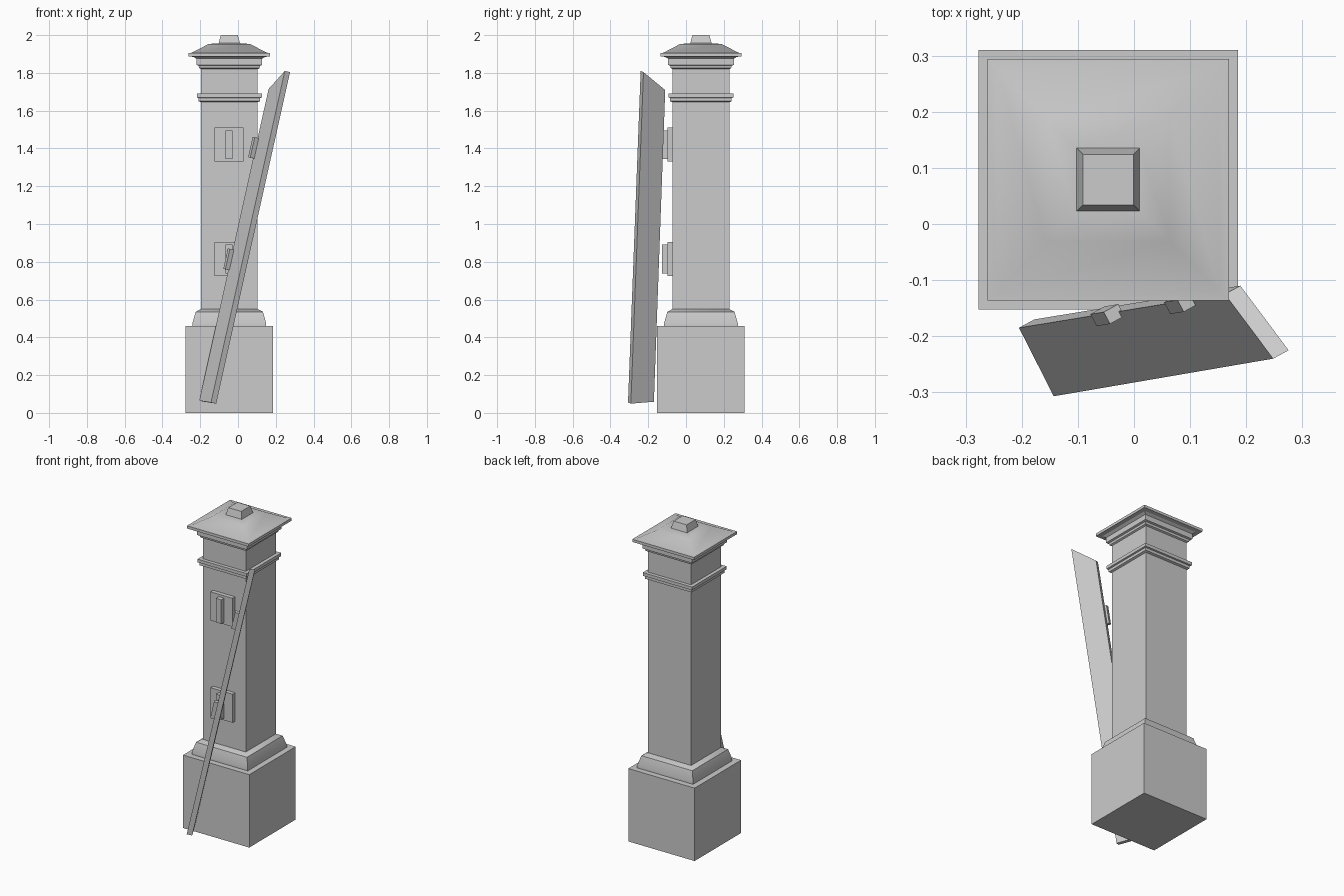
import bpy, bmesh
from mathutils import Vector, Matrix

if "Cube" in bpy.data.objects:
    bpy.data.objects.remove(bpy.data.objects["Cube"], do_unlink=True)

# One plain stone grey
stone = bpy.data.materials.new("stone_grey")
stone.use_nodes = True
grey = (0.6, 0.6, 0.6, 1)
stone.diffuse_color = grey
stone.node_tree.nodes["Principled BSDF"].inputs["Base Color"].default_value = grey

CENTRE = Vector((-0.046, 0.079, 0))  # axis of the pillar


def finish(name, bm, smooth=0):
    bmesh.ops.recalc_face_normals(bm, faces=bm.faces)
    mesh = bpy.data.meshes.new(name)
    bm.to_mesh(mesh)
    bm.free()
    obj = bpy.data.objects.new(name, mesh)
    bpy.context.collection.objects.link(obj)
    mesh.materials.append(stone)
    if smooth:
        bpy.ops.object.select_all(action='DESELECT')
        obj.select_set(True)
        bpy.context.view_layer.objects.active = obj
        bpy.ops.object.shade_smooth_by_angle(angle=smooth)
    return obj


def square_lathe(name, profile, smooth=0):
    """Stack square rings given as (half width, height) and cap both ends."""
    bm = bmesh.new()
    rings = []
    for h, z in profile:
        corners = ((-h, -h), (h, -h), (h, h), (-h, h))
        rings.append([bm.verts.new(CENTRE + Vector((x, y, z))) for x, y in corners])
    for low, high in zip(rings, rings[1:]):
        for i in range(4):
            j = (i + 1) % 4
            bm.faces.new((low[i], low[j], high[j], high[i]))
    bm.faces.new(rings[0])
    bm.faces.new(rings[-1])
    return finish(name, bm, smooth)


def prism(name, base, top):
    """Solid between two matching quads."""
    bm = bmesh.new()
    a = [bm.verts.new(p) for p in base]
    b = [bm.verts.new(p) for p in top]
    bm.faces.new(a)
    bm.faces.new(b)
    for i in range(4):
        j = (i + 1) % 4
        bm.faces.new((a[i], a[j], b[j], b[i]))
    return finish(name, bm)


def box(name, centre, size, axes=None):
    bm = bmesh.new()
    bmesh.ops.create_cube(bm, size=1)
    mat = Matrix.Diagonal((*size, 1))
    if axes:
        mat = Matrix(axes).transposed().to_4x4() @ mat
    bm.transform(Matrix.Translation(centre) @ mat)
    return finish(name, bm)


# Pillar, bottom to top
square_lathe("base_block", [(0.2315, 0), (0.2315, 0.46)])
square_lathe("base_moulding", [(0.195, 0.46), (0.195, 0.475), (0.178, 0.535), (0.15, 0.55)], 0.7)
square_lathe("shaft", [(0.15, 0.46), (0.15, 1.89)])
square_lathe("neck_band", [(0.15, 1.645), (0.163, 1.65), (0.163, 1.667),
                           (0.172, 1.67), (0.172, 1.69), (0.15, 1.69)])
square_lathe("collar", [(0.15, 1.82), (0.16, 1.825), (0.163, 1.838),
                        (0.174, 1.842), (0.174, 1.875), (0.193, 1.887)])
square_lathe("cap_roof", [(0.193, 1.885), (0.215, 1.888), (0.215, 1.905),
                          (0.198, 1.907), (0.11, 1.953), (0.057, 1.957)], 0.7)
square_lathe("finial", [(0.058, 1.95), (0.045, 2.0)])

# Two hinge mounts on the front of the shaft
for label, z in (("lower", 0.815), ("upper", 1.42)):
    box(label + "_mount_plate", (-0.047, -0.082, z), (0.154, 0.03, 0.18))
    box(label + "_mount_block", (-0.047, -0.108, z), (0.037, 0.038, 0.152))

# Leaning plank with slanted ends
back_low, front_low = Vector((-0.205, -0.185, 0.065)), Vector((-0.143, -0.307, 0.055))
back_top, front_top = Vector((0.162, -0.125, 1.715)), Vector((0.248, -0.24, 1.81))
thick = Vector((0.0275, 0.015, -0.006))
side = [back_low, front_low, front_top, back_top]
prism("leaning_plank", side, [p + thick for p in side])

# Hinge tabs fixed to the back edge of the plank
along = (back_top - back_low).normalized()
across = along.cross(thick).normalized()
out = across.cross(along).normalized()
for label, t in (("lower", 0.452), ("upper", 0.81)):
    spot = back_low.lerp(back_top, t) - thick * 0.3
    box(label + "_plank_tab", spot, (0.024, 0.03, 0.11), (across, out, along))
